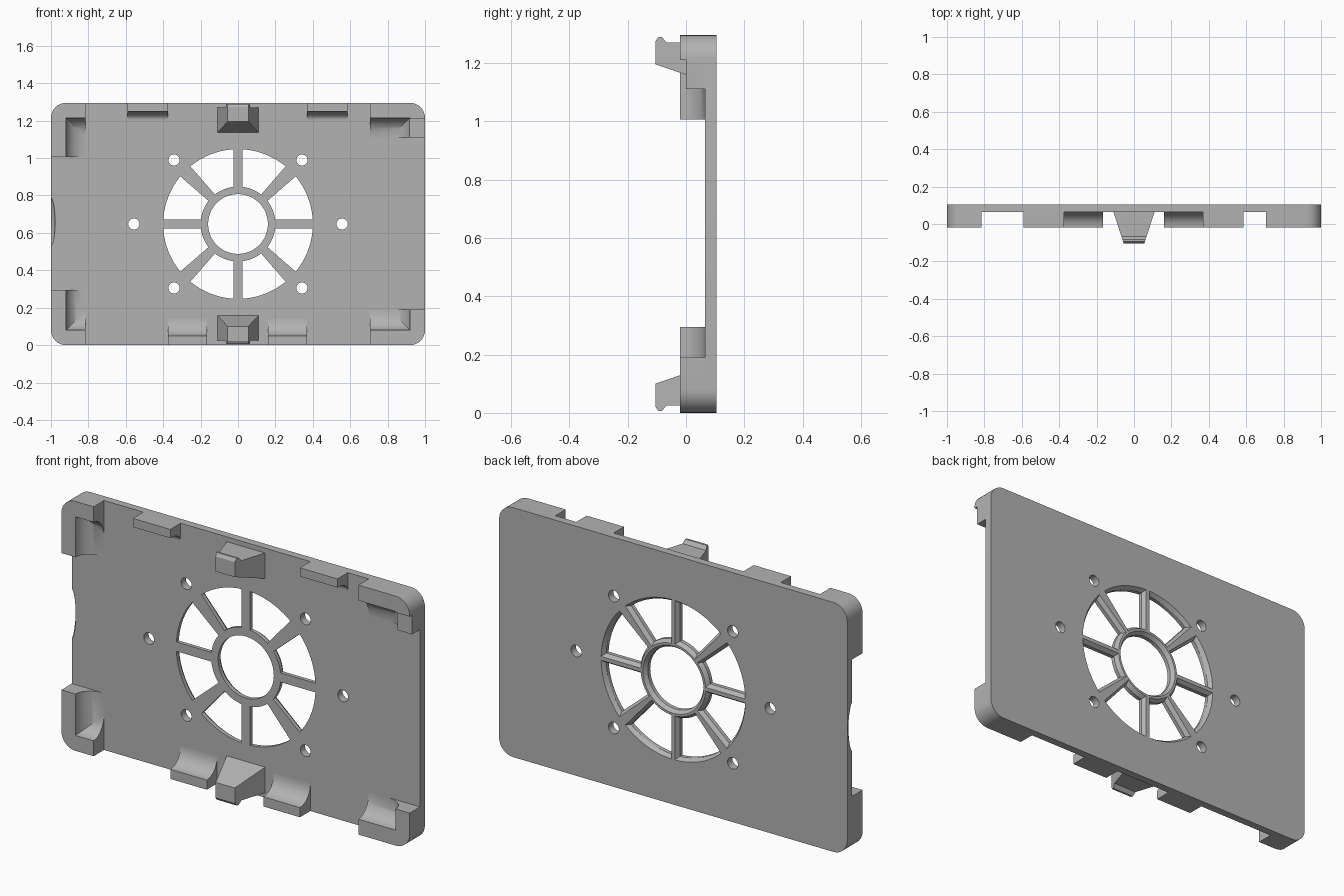
import bpy, bmesh
from math import sin, cos, pi, radians, asin

if "Cube" in bpy.data.objects:
    bpy.data.objects.remove(bpy.data.objects["Cube"])

H = 1.295                      # height of the cover
MID = H / 2
FRONT, FACE, BACK = -0.02, 0.065, 0.105   # lug front, plate front, plate back

grey = bpy.data.materials.new("light_grey")
grey.use_nodes = True
grey.diffuse_color = (0.45, 0.45, 0.45, 1)
grey.node_tree.nodes["Principled BSDF"].inputs["Base Color"].default_value = (0.45, 0.45, 0.45, 1)


def loft(bm, sections):
    """Skin a list of (y, [(x, z), ...]) outlines into a closed solid."""
    rings = [[bm.verts.new((x, y, z)) for x, z in pts] for y, pts in sections]
    n = len(rings[0])
    for a, b in zip(rings, rings[1:]):
        for i in range(n):
            j = (i + 1) % n
            bm.faces.new((a[i], a[j], b[j], b[i]))
    bm.faces.new(rings[0])
    bm.faces.new(rings[-1])


def finish(name, bm):
    bmesh.ops.recalc_face_normals(bm, faces=bm.faces)
    mesh = bpy.data.meshes.new(name)
    bm.to_mesh(mesh)
    bm.free()
    mesh.materials.append(grey)
    ob = bpy.data.objects.new(name, mesh)
    bpy.context.collection.objects.link(ob)
    return ob


def make(name, *solids):
    bm = bmesh.new()
    for sections in solids:
        loft(bm, sections)
    return finish(name, bm)


def boolean(ob, cutter, op="DIFFERENCE"):
    mod = ob.modifiers.new("cut", "BOOLEAN")
    mod.operation, mod.object, mod.solver = op, cutter, "EXACT"
    deps = bpy.context.evaluated_depsgraph_get()
    mesh = bpy.data.meshes.new_from_object(ob.evaluated_get(deps))
    ob.modifiers.clear()
    ob.data = mesh
    bpy.data.objects.remove(cutter)


def smooth(ob):
    bpy.ops.object.select_all(action="DESELECT")
    ob.select_set(True)
    bpy.context.view_layer.objects.active = ob
    bpy.ops.object.shade_smooth_by_angle(angle=radians(30))


def rect(x0, x1, z0, z1):
    return [(x0, z0), (x1, z0), (x1, z1), (x0, z1)]


def box(x0, x1, z0, z1, y0=FRONT, y1=FACE):
    return [(y0, rect(x0, x1, z0, z1)), (y1, rect(x0, x1, z0, z1))]


def circle(x, z, r, n=32):
    return [(x + r * cos(2 * pi * i / n), z + r * sin(2 * pi * i / n)) for i in range(n)]


def rounded_outline(r=0.08, n=8):
    pts = []
    for k, (sx, sz) in enumerate([(1, 1), (-1, 1), (-1, -1), (1, -1)]):
        for i in range(n + 1):
            a = pi / 2 * (k + i / n)
            pts.append((sx * (1 - r) + r * cos(a), MID + sz * (MID - r) + r * sin(a)))
    return pts


def rounded_solid(y0, y1):
    return [(y0, rounded_outline()), (y1, rounded_outline())]


def cove(side, low, high, rs, rl, rh, n=10):
    """Hollow with concave edges: wall thicknesses and cove radii per side."""
    def ring(k):
        return rect(-1 + side + rs * k, 1 - side - rs * k, low + rl * k, H - high - rh * k)
    out = [(FRONT - 0.05, ring(0))]
    for i in range(n + 1):
        a = pi / 2 * i / n
        out.append((FRONT + (FACE - FRONT) * sin(a), ring(1 - cos(a))))
    return out + [(FACE + 0.02, ring(1))]


# Grille openings: annular sectors that flare towards the back
FLARE = [(0, 0), (0.085, 0), (0.105, 0.014), (0.13, 0.014)]


def opening(k, g, n=10):
    r0, r1 = 0.2 - g, 0.4 + g

    def side(i, r):            # half angle of the spoke beside the opening
        diagonal = i % 2
        return asin(((0.024 + diagonal * 0.014 * (r > 0.3)) - g) / r)

    def arc(r):
        a0 = k * pi / 4 + side(k, r)
        a1 = (k + 1) * pi / 4 - side(k + 1, r)
        return [(r * cos(a0 + (a1 - a0) * i / n), MID + r * sin(a0 + (a1 - a0) * i / n))
                for i in range(n + 1)]
    return arc(r1) + arc(r0)[::-1]


# Back plate with fan grille and screw holes
plate = make("back_plate", rounded_solid(FACE, BACK))
cuts = [[(y, opening(k, g)) for y, g in FLARE] for k in range(8)]
cuts.append([(y, circle(0, MID, 0.16 + g, 48)) for y, g in FLARE])
holes = [(sx * 0.342, MID + sz * 0.342) for sx in (-1, 1) for sz in (-1, 1)]
holes += [(-0.557, MID), (0.557, MID)]
cuts += [[(0, circle(x, z, 0.03, 24)), (0.13, circle(x, z, 0.03, 24))] for x, z in holes]
boolean(plate, make("grille_cutter", *cuts))

# Shallow finger notch on the front of one side edge
notch = []
for i in range(7):
    y = 0.05 + 0.05 * i / 6
    s = 1 - 0.95 * max(0, (y - FACE) / (0.1 - FACE)) ** 2
    notch.append((y, [(-1 + 0.022 * s * cos(a) if abs(a) < 1.5 else -1.01,
                       MID + 0.01 + 0.128 * s * sin(a))
                      for a in [pi * (j / 16 - 0.5) for j in range(17)]]))
boolean(plate, make("notch_cutter", notch))
smooth(plate)

# Corner brackets with coved inner walls
corners = make("corner_brackets",
               box(-1, -0.815, 1.005, H), box(-1, -0.815, 0, 0.295),
               box(0.705, 1, 1.11, H), box(0.705, 1, 0, 0.19))
boolean(corners, make("cove_cutter", cove(0.08, 0.08, 0.08, 0.105, 0.105, 0.105)))
boolean(corners, make("step_cutter", box(0.87, 1.1, 1.05, 1.21, -0.1, 0.0)))
boolean(corners, make("outline_cutter", rounded_solid(-0.1, 0.2)), "INTERSECT")
smooth(corners)

# Edge lugs along the top and bottom
lugs = make("edge_lugs",
            box(-0.59, -0.375, 1.2, H), box(0.37, 0.585, 1.2, H),
            box(-0.375, -0.165, 0, 0.15), box(0.16, 0.37, 0, 0.15))
boolean(lugs, make("lug_cove_cutter", cove(0.08, 0.05, 0.045, 0.1, 0.09, 0.045)))
smooth(lugs)

# Snap clips: hooked profile, tapering in width towards the front
PROFILE = [(0.07, 0.025), (-0.068, 0.025), (-0.083, 0.006), (-0.094, 0.006),
           (-0.105, 0.022), (-0.105, 0.1), (0.07, 0.16)]


def clip(name, top):
    bm = bmesh.new()
    ends = []
    for s in (-1, 1):
        ends.append([bm.verts.new((s * (0.055 + 0.055 * (y + 0.105) / 0.17), y,
                                   H - z if top else z)) for y, z in PROFILE])
        bm.faces.new(ends[-1])
    n = len(PROFILE)
    for i in range(n):
        j = (i + 1) % n
        bm.faces.new((ends[0][i], ends[0][j], ends[1][j], ends[1][i]))
    finish(name, bm)


clip("bottom_clip", False)
clip("top_clip", True)
